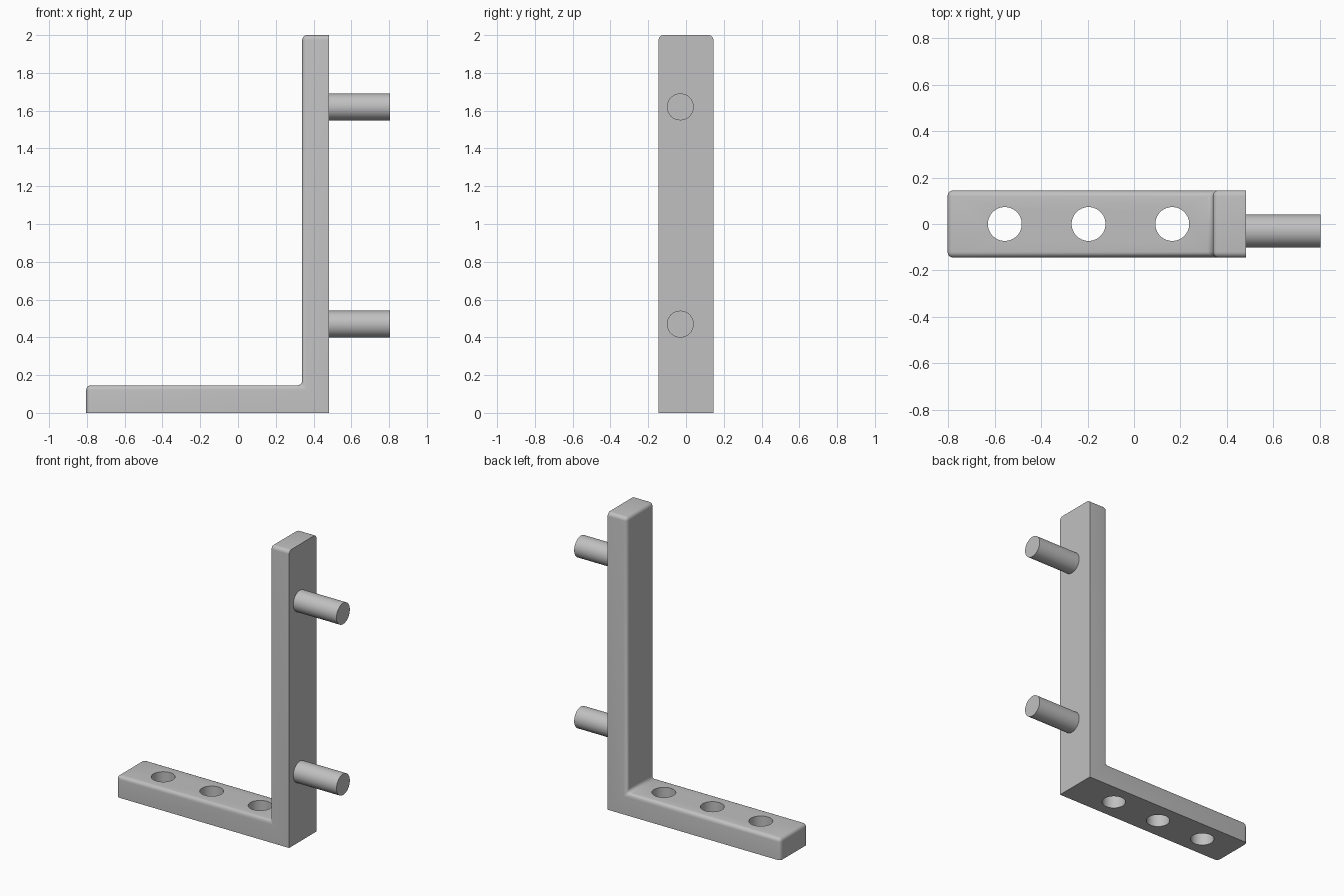
import bpy, bmesh, math
from mathutils import Matrix, Vector

cube = bpy.data.objects.get("Cube")
if cube:
    bpy.data.objects.remove(cube, do_unlink=True)

X_END, X_INNER, X_BACK = -0.804, 0.34, 0.482
HALF_Y, BASE_TOP, HEIGHT = 0.145, 0.146, 2.0
PIN_END, PIN_Y, PIN_R = 0.804, -0.03, 0.071
HOLE_R, FILLET = 0.073, 0.025

grey = bpy.data.materials.new("bracket grey")
grey.use_nodes = True
colour = (0.53, 0.53, 0.53, 1)
grey.diffuse_color = colour
grey.node_tree.nodes["Principled BSDF"].inputs["Base Color"].default_value = colour


def add_object(name, bm):
    bmesh.ops.recalc_face_normals(bm, faces=bm.faces[:])
    mesh = bpy.data.meshes.new(name)
    bm.to_mesh(mesh)
    bm.free()
    mesh.materials.append(grey)
    obj = bpy.data.objects.new(name, mesh)
    bpy.context.collection.objects.link(obj)
    return obj


def cylinder(name, centre, radius, length, axis):
    bm = bmesh.new()
    turn = Vector((0, 0, 1)).rotation_difference(Vector(axis)).to_matrix().to_4x4()
    bmesh.ops.create_cone(bm, cap_ends=True, segments=64, radius1=radius,
                          radius2=radius, depth=length,
                          matrix=Matrix.Translation(centre) @ turn)
    return add_object(name, bm)


def activate(obj):
    bpy.ops.object.select_all(action='DESELECT')
    obj.select_set(True)
    bpy.context.view_layer.objects.active = obj


def smooth(obj):
    activate(obj)
    bpy.ops.object.shade_smooth_by_angle(angle=math.radians(30))


# L-shaped bracket: extruded profile, rounded except around the bottom and back
profile = [(X_END, 0), (X_BACK, 0), (X_BACK, HEIGHT), (X_INNER, HEIGHT),
           (X_INNER, BASE_TOP), (X_END, BASE_TOP)]
bm = bmesh.new()
face = bm.faces.new([bm.verts.new((x, -HALF_Y, z)) for x, z in profile])
side = bmesh.ops.extrude_face_region(bm, geom=[face])["geom"]
bmesh.ops.translate(bm, vec=(0, 2 * HALF_Y, 0),
                    verts=[v for v in side if isinstance(v, bmesh.types.BMVert)])


def on_flat_face(edge):
    return (all(v.co.z < 0.001 for v in edge.verts)
            or all(v.co.x > X_BACK - 0.001 for v in edge.verts))


bmesh.ops.recalc_face_normals(bm, faces=bm.faces[:])
bmesh.ops.bevel(bm, geom=[e for e in bm.edges if not on_flat_face(e)],
                offset=FILLET, offset_type='OFFSET', segments=5, profile=0.5,
                affect='EDGES')
bracket = add_object("bracket", bm)

# Screw holes through the base
for x in (-0.557, -0.196, 0.165):
    cutter = cylinder("hole_cutter", (x, 0, BASE_TOP / 2), HOLE_R, 0.4, (0, 0, 1))
    cutter.hide_render = True
    cut = bracket.modifiers.new("hole", 'BOOLEAN')
    cut.operation = 'DIFFERENCE'
    cut.solver = 'EXACT'
    cut.object = cutter
    activate(bracket)
    bpy.ops.object.modifier_apply(modifier=cut.name)
    bpy.data.objects.remove(cutter, do_unlink=True)
smooth(bracket)

# Pins on the back of the upright, seated slightly inside it
pin_start = X_BACK - 0.02
for name, z in (("lower_pin", 0.47), ("upper_pin", 1.62)):
    smooth(cylinder(name, ((pin_start + PIN_END) / 2, PIN_Y, z), PIN_R,
                    PIN_END - pin_start, (1, 0, 0)))
